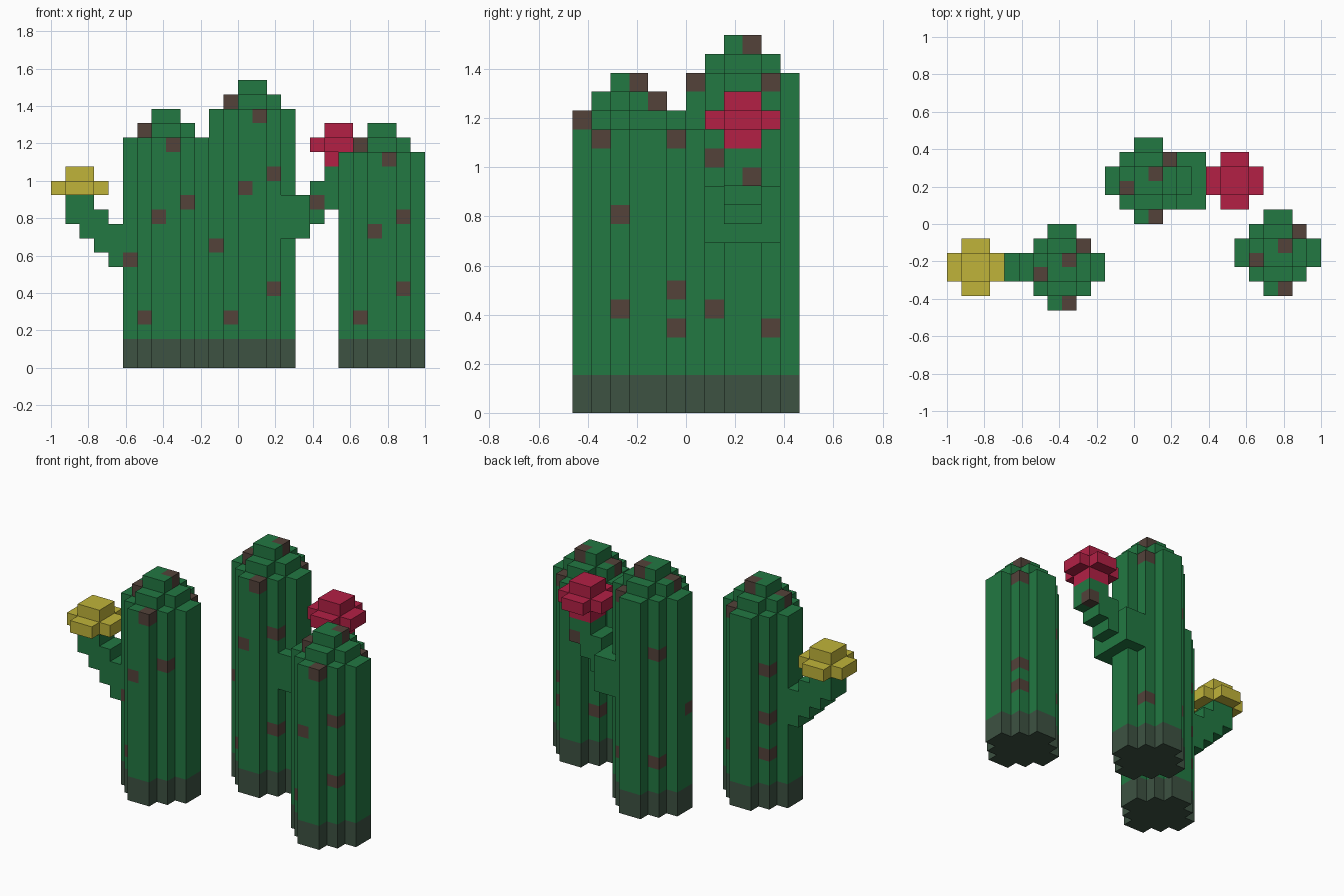
import bpy, bmesh, math

cube = bpy.data.objects.get("Cube")
if cube:
    bpy.data.objects.remove(cube, do_unlink=True)

U = 2 / 26          # size of one block
ORIGIN = (-13, -6)  # grid corner in blocks, so the model is centred


def material(name, rgb):
    lin = [((c / 255 + 0.055) / 1.055) ** 2.4 for c in rgb] + [1]
    m = bpy.data.materials.new(name)
    m.use_nodes = True
    m.diffuse_color = lin
    bsdf = next(n for n in m.node_tree.nodes if n.type == 'BSDF_PRINCIPLED')
    bsdf.inputs["Base Color"].default_value = lin
    bsdf.inputs["Roughness"].default_value = 0.9
    return m


GREEN = material("cactus green", (34, 120, 66))
BASE = material("dark root green", (61, 82, 66))
BROWN = material("brown spot", (83, 66, 58))
RED = material("red petal", (179, 32, 69))
YELLOW = material("yellow petal", (192, 180, 58))

# Six face directions with their corner loops on a unit block
SIDES = []
for axis in range(3):
    for s in (0, 1):
        a, b = (axis + 1) % 3, (axis + 2) % 3
        loop = []
        for p, q in ((0, 0), (1, 0), (1, 1), (0, 1)):
            c = [0, 0, 0]
            c[axis], c[a], c[b] = s, p, q
            loop.append(tuple(c))
        step = [0, 0, 0]
        step[axis] = 2 * s - 1
        SIDES.append((tuple(step), loop if s else loop[::-1]))


def block_part(name, cells, mats, rule=lambda c: 0):
    """Outer skin of a set of grid blocks, merged into large flat faces."""
    bm = bmesh.new()
    verts = {}

    def vert(p):
        if p not in verts:
            verts[p] = bm.verts.new(((p[0] + ORIGIN[0]) * U,
                                     (p[1] + ORIGIN[1]) * U, p[2] * U))
        return verts[p]

    for c in sorted(cells):
        for step, loop in SIDES:
            if tuple(c[n] + step[n] for n in range(3)) in cells:
                continue
            f = bm.faces.new([vert(tuple(c[n] + o[n] for n in range(3))) for o in loop])
            f.material_index = rule(c)
    bm.normal_update()
    bmesh.ops.dissolve_limit(bm, angle_limit=math.radians(1), verts=bm.verts[:],
                             edges=bm.edges[:], delimit={'MATERIAL'})
    me = bpy.data.meshes.new(name)
    bm.to_mesh(me)
    bm.free()
    for m in mats:
        me.materials.append(m)
    ob = bpy.data.objects.new(name, me)
    bpy.context.scene.collection.objects.link(ob)
    return ob


def box(i0, i1, j0, j1, k0, k1):
    """All blocks between inclusive grid limits."""
    return {(i, j, k) for i in range(i0, i1 + 1)
            for j in range(j0, j1 + 1) for k in range(k0, k1 + 1)}


def disc(i, j, size, k0, k1):
    """Stepped round column: blocks inside a square with trimmed corners."""
    r = (size - 1) / 2
    return {c for c in box(i, i + size - 1, j, j + size - 1, k0, k1)
            if abs(c[0] - i - r) + abs(c[1] - j - r) <= r + 0.5}


def cactus(name, i, j, height, low_spots):
    cells = (disc(i, j, 6, 0, height - 1) | disc(i + 1, j + 1, 4, height, height)
             | disc(i + 2, j + 2, 2, height + 1, height + 1))
    # Spots near the crown repeat on every trunk
    top = height - 1
    spots = {(3, 0, top), (4, 4, top), (1, 2, top + 1), (3, 3, top + 2),
             (4, 1, top - 4), (2, 0, top - 5), (1, 4, top - 4)}
    spots |= {(1, 1, 3), (1, 4, 4), (4, 4, 4)} | low_spots

    def rule(c):
        if c[2] < 2:
            return 1
        return 2 if (c[0] - i, c[1] - j, c[2]) in spots else 0

    block_part(name, cells, [GREEN, BASE, BROWN], rule)


# Trunks
cactus("left_trunk", 5, 0, 16, {(0, 2, 7), (1, 4, 7)})
cactus("middle_trunk", 11, 6, 18, {(0, 2, 8), (4, 1, 5)})
cactus("right_trunk", 20, 1, 15, {(4, 1, 5), (4, 4, 6)})

# Stepped arm with yellow flower
arm = set()
for k, (i0, i1) in enumerate([(4, 4), (3, 4), (2, 4), (1, 3), (1, 2)], 7):
    arm |= box(i0, i1, 2, 3, k, k)
block_part("yellow_flower_arm", arm, [GREEN])
block_part("yellow_flower", disc(0, 1, 4, 12, 12) | box(1, 2, 2, 3, 13, 13), [YELLOW])

# Stepped arm with a thicker root and red flower
arm = box(16, 17, 7, 10, 9, 11) - box(16, 16, 8, 9, 9, 11)
for k, (i0, i1) in enumerate([(17, 17), (17, 18), (17, 19), (18, 20), (19, 20)], 9):
    arm |= box(i0, i1, 8, 9, k, k)
arm_spots = {(18, 8, 11), (20, 9, 12)}
block_part("red_flower_arm", arm, [GREEN, BROWN], lambda c: int(c in arm_spots))
block_part("red_flower", box(19, 20, 8, 9, 14, 14) | disc(18, 7, 4, 15, 15)
           | box(19, 20, 8, 9, 16, 16), [RED])
